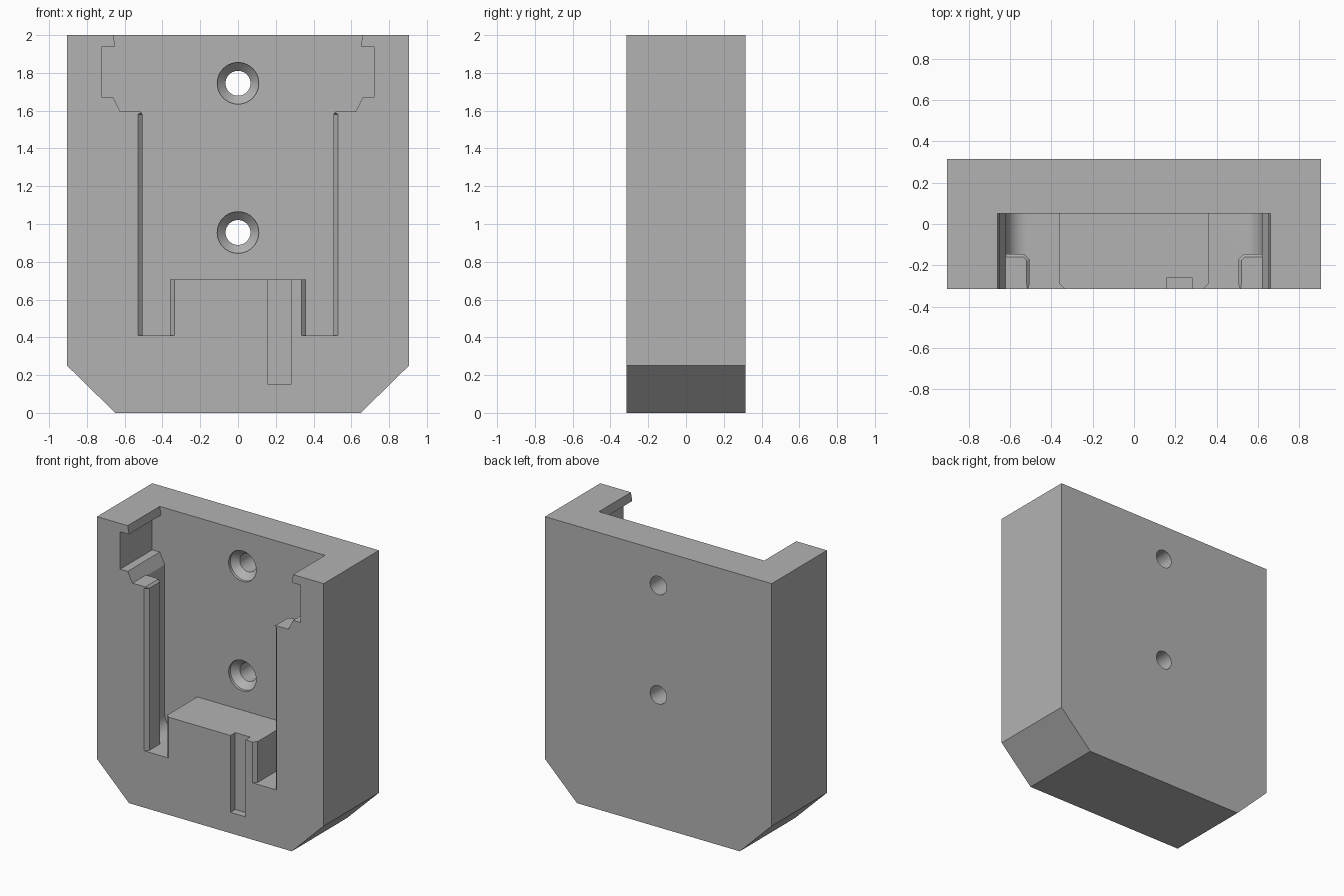
import bpy, bmesh, math
from mathutils import Vector

if "Cube" in bpy.data.objects:
    bpy.data.objects.remove(bpy.data.objects["Cube"], do_unlink=True)

FRONT, BACK, FLOOR, OPEN = -0.315, 0.315, 0.05, -0.45

grey = bpy.data.materials.new("plain grey")
grey.use_nodes = True
grey.diffuse_color = (0.45, 0.45, 0.45, 1)
grey.node_tree.nodes["Principled BSDF"].inputs["Base Color"].default_value = (0.45, 0.45, 0.45, 1)


def prism(name, points, axis, start, end, top_bevel=0):
    """Extrude a 2D outline along y (points are x, z) or along z (points are x, y)."""
    def place(p, d):
        return (p[0], d, p[1]) if axis == "y" else (p[0], p[1], d)
    bm = bmesh.new()
    low = [bm.verts.new(place(p, start)) for p in points]
    high = [bm.verts.new(place(p, end)) for p in points]
    bm.faces.new(low)
    cap = bm.faces.new(high)
    for i in range(len(points)):
        j = (i + 1) % len(points)
        bm.faces.new((low[i], low[j], high[j], high[i]))
    if top_bevel:
        bmesh.ops.bevel(bm, geom=list(cap.edges), offset=top_bevel, segments=1, affect="EDGES")
    bmesh.ops.recalc_face_normals(bm, faces=bm.faces)
    mesh = bpy.data.meshes.new(name)
    bm.to_mesh(mesh)
    bm.free()
    mesh.materials.append(grey)
    obj = bpy.data.objects.new(name, mesh)
    bpy.context.collection.objects.link(obj)
    return obj


def subtract(target, cutter):
    mod = target.modifiers.new("cut", "BOOLEAN")
    mod.operation, mod.solver, mod.object = "DIFFERENCE", "EXACT", cutter
    bpy.context.view_layer.objects.active = target
    bpy.ops.object.modifier_apply(modifier=mod.name)
    bpy.data.objects.remove(cutter, do_unlink=True)


def mirrored(half):
    return half + [(-x, v) for x, v in reversed(half)]


# Body slab with clipped lower corners
body = prism("holder_body", mirrored([(0.65, 0), (0.905, 0.25), (0.905, 2)]), "y", FRONT, BACK)

# Pocket outline: rounded lower corner, shoulder, side notch and top lip
RADIUS = 0.1
side = [(0.62 - RADIUS + RADIUS * math.sin(a), 0.41 + RADIUS - RADIUS * math.cos(a))
        for a in (math.pi / 2 * i / 8 for i in range(9))]
side += [(0.62, 1.59), (0.66, 1.67), (0.72, 1.67), (0.72, 1.94), (0.65, 1.94), (0.66, 2), (0.66, 2.1)]
pocket = prism("pocket_cutter", mirrored(side), "y", OPEN, FLOOR)

# Guide rails and centre block stay solid inside the pocket
rail = [(0.7, OPEN - 0.1), (0.53, OPEN - 0.1), (0.53, FRONT), (0.505, FRONT + 0.025),
        (0.505, -0.17), (0.53, -0.145), (0.7, -0.145)]
for s in (1, -1):
    subtract(pocket, prism("rail", [(s * x, y) for x, y in rail], "z", 0.3, 1.595, 0.015))
block = [(0.335, OPEN - 0.1), (0.335, FRONT), (0.36, FRONT + 0.025), (0.36, FLOOR + 0.1)]
subtract(pocket, prism("block", mirrored(block), "z", 0.3, 0.705))
subtract(body, pocket)

# Shallow slot in the front of the centre block
subtract(body, prism("slot", [(0.16, 0.15), (0.28, 0.15), (0.28, 0.75), (0.16, 0.75)], "y", OPEN, -0.26))

# Two countersunk screw holes
for z in (0.955, 1.745):
    bm = bmesh.new()
    rings = []
    for y, r in ((FLOOR - 0.02, 0.11), (FLOOR + 0.02, 0.11), (FLOOR + 0.065, 0.066), (BACK + 0.1, 0.066)):
        rings.append([bm.verts.new(Vector((r * math.cos(a), y, z + r * math.sin(a))))
                      for a in (math.tau * i / 40 for i in range(40))])
    bm.faces.new(rings[0])
    bm.faces.new(rings[-1])
    for a, b in zip(rings, rings[1:]):
        for i in range(40):
            j = (i + 1) % 40
            bm.faces.new((a[i], a[j], b[j], b[i]))
    bmesh.ops.recalc_face_normals(bm, faces=bm.faces)
    mesh = bpy.data.meshes.new("screw_hole")
    bm.to_mesh(mesh)
    bm.free()
    mesh.materials.append(grey)
    hole = bpy.data.objects.new("screw_hole", mesh)
    bpy.context.collection.objects.link(hole)
    subtract(body, hole)

# Smooth only the round surfaces
bpy.ops.object.select_all(action="DESELECT")
body.select_set(True)
bpy.context.view_layer.objects.active = body
bpy.ops.object.shade_smooth_by_angle(angle=math.radians(20))
